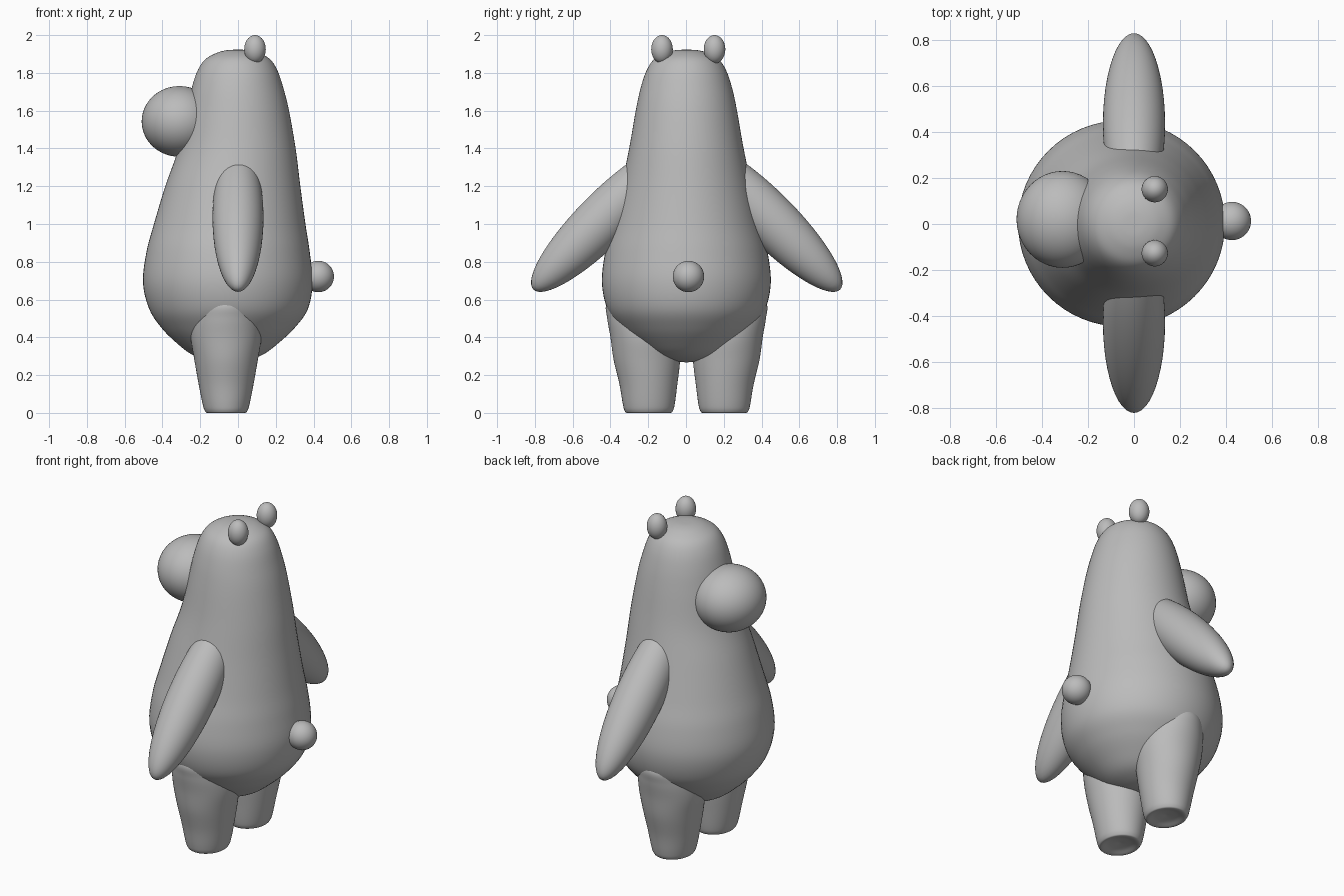
import bpy, bmesh, math
from mathutils import Matrix, Vector

if "Cube" in bpy.data.objects:
    bpy.data.objects.remove(bpy.data.objects["Cube"])

grey = bpy.data.materials.new("plain grey")
grey.diffuse_color = (0.5, 0.5, 0.5, 1)
grey.use_nodes = True
grey.node_tree.nodes["Principled BSDF"].inputs["Base Color"].default_value = grey.diffuse_color


def finish(bm, name):
    bmesh.ops.recalc_face_normals(bm, faces=bm.faces)
    for f in bm.faces:
        f.smooth = True
    me = bpy.data.meshes.new(name)
    bm.to_mesh(me)
    bm.free()
    me.materials.append(grey)
    ob = bpy.data.objects.new(name, me)
    bpy.context.collection.objects.link(ob)
    return ob


def ellipsoid(name, centre, radii, tilt=0.0):
    """Smooth ball scaled to radii, then tilted about the x axis."""
    bm = bmesh.new()
    bmesh.ops.create_uvsphere(bm, u_segments=48, v_segments=32, radius=1)
    m = (Matrix.Translation(centre) @ Matrix.Rotation(tilt, 4, 'X')
         @ Matrix.Diagonal((*radii, 1)))
    bmesh.ops.transform(bm, matrix=m, verts=bm.verts)
    return finish(bm, name)


def smooth_rows(rows, steps=6):
    """Catmull-Rom interpolation through the profile rows."""
    out = []
    for i in range(len(rows) - 1):
        a, b, c, d = (Vector(rows[min(max(k, 0), len(rows) - 1)])
                      for k in (i - 1, i, i + 1, i + 2))
        for s in range(steps):
            t = s / steps
            out.append(0.5 * (2 * b + (c - a) * t + (2 * a - 5 * b + 4 * c - d) * t * t
                              + (3 * b - a - 3 * c + d) * t ** 3))
    return out + [Vector(rows[-1])]


def loft(name, rows, segs=64):
    """Elliptic rings; each row is z, centre x, centre y, radius x, radius y."""
    bm = bmesh.new()
    rings = []
    for z, cx, cy, rx, ry in (tuple(r) for r in smooth_rows(rows)):
        ring = []
        for k in range(segs):
            a = 2 * math.pi * k / segs
            ring.append(bm.verts.new((cx + rx * math.cos(a), cy + ry * math.sin(a), z)))
        rings.append(ring)
    for lo, hi in zip(rings, rings[1:]):
        for k in range(segs):
            n = (k + 1) % segs
            bm.faces.new((lo[k], lo[n], hi[n], hi[k]))
    bm.faces.new(rings[0][::-1])
    bm.faces.new(rings[-1])
    return finish(bm, name)


# Pear-shaped body and head: z, min x, max x, half width in y
profile = [
    (0.268, -0.06, -0.04, 0.01), (0.28, -0.15, 0.05, 0.10), (0.31, -0.245, 0.135, 0.19),
    (0.37, -0.325, 0.215, 0.27), (0.45, -0.405, 0.30, 0.35), (0.55, -0.47, 0.37, 0.418),
    (0.69, -0.503, 0.395, 0.447), (0.85, -0.485, 0.38, 0.43), (1.0, -0.445, 0.357, 0.392),
    (1.2, -0.385, 0.33, 0.345), (1.4, -0.315, 0.305, 0.303), (1.6, -0.272, 0.27, 0.268),
    (1.72, -0.245, 0.24, 0.242), (1.81, -0.215, 0.21, 0.212), (1.87, -0.175, 0.172, 0.173),
    (1.905, -0.115, 0.115, 0.115), (1.92, -0.06, 0.06, 0.06), (1.923, -0.005, 0.005, 0.005)]
loft("body", [(z, (a + b) / 2, 0.002, (b - a) / 2, y) for z, a, b, y in profile])

# Muzzle and tail
ellipsoid("muzzle", (-0.31, 0.02, 1.543), (0.2, 0.21, 0.187))
ellipsoid("tail", (0.425, 0.013, 0.722), (0.083, 0.083, 0.083))

for side, label in ((-1, "right"), (1, "left")):
    # Ears
    ellipsoid(label + "_ear", (0.09, 0.012 + 0.139 * side, 1.925), (0.057, 0.057, 0.075))
    # Arms angled down and out
    ellipsoid(label + "_arm", (0, 0.004 + 0.43 * side, 1.035), (0.135, 0.54, 0.14),
              -side * math.radians(45))
    # Tapered legs with rounded feet and a shallow hollow sole
    leg = [(0.02, 0.2, 0.005, 0.005), (0.012, 0.2, 0.06, 0.065), (0.0, 0.2, 0.098, 0.112),
           (0.012, 0.2, 0.113, 0.128), (0.05, 0.2, 0.125, 0.138), (0.15, 0.202, 0.145, 0.153),
           (0.28, 0.21, 0.168, 0.176), (0.4, 0.218, 0.187, 0.185), (0.5, 0.23, 0.18, 0.19),
           (0.58, 0.245, 0.15, 0.178), (0.66, 0.25, 0.08, 0.1), (0.68, 0.25, 0.005, 0.005)]
    loft(label + "_leg", [(z, -0.063, 0.003 + side * y, rx, ry) for z, y, rx, ry in leg])
